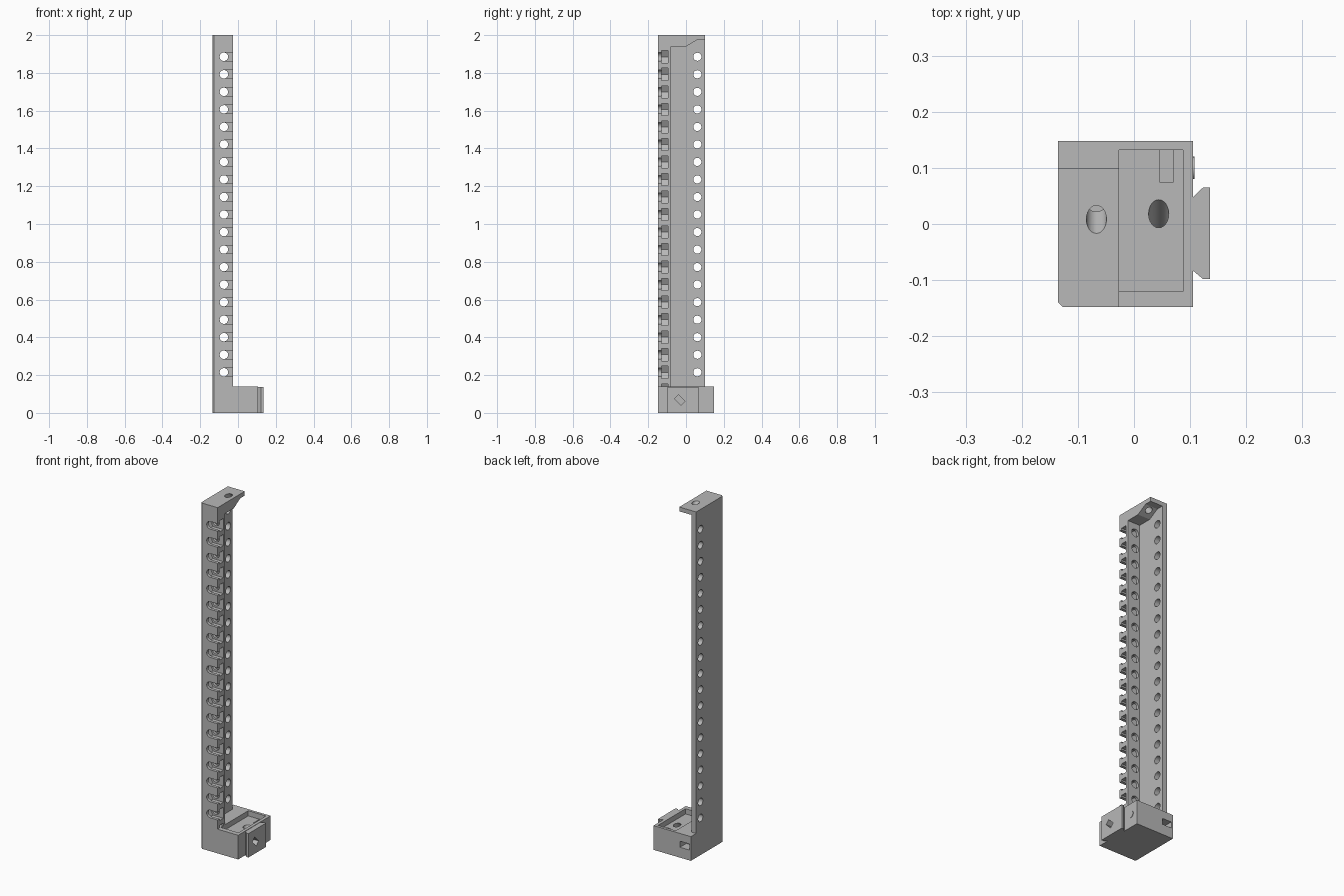
import bpy, bmesh, math
from mathutils import Vector

if "Cube" in bpy.data.objects:
    bpy.data.objects.remove(bpy.data.objects["Cube"])

grey = bpy.data.materials.new("plain grey")
grey.use_nodes = True
grey.diffuse_color = (0.48, 0.48, 0.48, 1)
grey.node_tree.nodes["Principled BSDF"].inputs["Base Color"].default_value = (0.48, 0.48, 0.48, 1)


def prism(name, pts, axis, lo, hi, offsets=((0, 0, 0),), lean=0):
    """Extrude a 2D outline along an axis; repeat at offsets; lean shifts the low end."""
    place = {"x": lambda a, b, t: Vector((t, a, b)),
             "y": lambda a, b, t: Vector((a, t, b)),
             "z": lambda a, b, t: Vector((a, b, t))}[axis]
    bm = bmesh.new()
    for off in offsets:
        low = [bm.verts.new(place(a, b + lean, lo) + Vector(off)) for a, b in pts]
        top = [bm.verts.new(place(a, b, hi) + Vector(off)) for a, b in pts]
        bm.faces.new(low)
        bm.faces.new(top)
        n = len(pts)
        for i in range(n):
            j = (i + 1) % n
            bm.faces.new((low[i], low[j], top[j], top[i]))
    bmesh.ops.recalc_face_normals(bm, faces=bm.faces)
    mesh = bpy.data.meshes.new(name)
    bm.to_mesh(mesh)
    bm.free()
    mesh.materials.append(grey)
    obj = bpy.data.objects.new(name, mesh)
    bpy.context.collection.objects.link(obj)
    return obj


def rect(a0, a1, b0, b1):
    return [(a0, b0), (a1, b0), (a1, b1), (a0, b1)]


def arc(ca, cb, ra, rb, start=0, end=360, n=24):
    full = end - start == 360
    angles = [math.radians(start + (end - start) * i / (n if full else n - 1)) for i in range(n)]
    return [(ca + ra * math.cos(t), cb + rb * math.sin(t)) for t in angles]


def combine(obj, other, operation="DIFFERENCE"):
    mod = obj.modifiers.new("shape", "BOOLEAN")
    mod.operation = operation
    mod.solver = "EXACT"
    mod.object = other
    bpy.context.view_layer.objects.active = obj
    bpy.ops.object.modifier_apply(modifier=mod.name)
    bpy.data.objects.remove(other)


# Upright angle rail with a chamfered outer corner
L, F, R, IN, BACK = -0.135, -0.148, -0.027, -0.08, 0.1
rail = prism("slotted_rail", [(L, F + 0.008), (L + 0.008, F), (R, F), (R, IN),
                              (-0.105, IN), (-0.105, BACK), (L, BACK)], "z", 0, 2)

# Top cap with its sloped underside
cap = prism("cap", [(-0.138, 2), (BACK, 2), (BACK, 1.975), (0.06, 1.975),
                    (0, 1.94), (-0.138, 1.94)], "x", L, R)
combine(rail, cap, "UNION")
combine(rail, prism("cap_hole", arc(-0.067, 0.0, 0.018, 0.025), "z", 1.9, 2.01, lean=0.09))

# Repeated nut traps, screw slots and through holes
pitch, first, hx = 0.0928, 0.215, -0.075
rows = [(0, 0, first + pitch * i) for i in range(19)]
nut = [(0, -0.032), (0, 0.032), (hx + 0.0185, 0.032), (hx - 0.0185, 0.032),
       (hx - 0.037, 0), (hx - 0.0185, -0.032), (hx + 0.0185, -0.032)]
nut = nut[1:2] + nut[3:6] + nut[0:1]
combine(rail, prism("nut_traps", nut, "y", -0.131, -0.095, rows + [(0, 0, first - pitch)]))
slot = arc(hx, 0, 0.022, 0.022, 90, 270, 13) + [(0, -0.022), (0, 0.022)]
combine(rail, prism("screw_slots", slot, "y", -0.17, -0.11, rows))
combine(rail, prism("front_holes", arc(hx, 0, 0.0225, 0.0225), "y", -0.12, -0.05, rows))
combine(rail, prism("side_holes", arc(0.06, 0, 0.0215, 0.0215), "x", -0.16, -0.08, rows))

# Base block with a shallow tray
base = prism("base_block", [(L, F + 0.008), (L + 0.008, F), (0.105, F), (0.105, 0.148),
                            (L, 0.148)], "z", 0, 0.14)
combine(base, prism("tray", rect(R, 0.087, -0.12, 0.132), "z", 0.11, 0.2))
combine(base, prism("tray_hole", arc(0.044, 0.025, 0.018, 0.025), "z", 0.03, 0.12, lean=-0.06))
combine(base, prism("tray_nut_slot", rect(0.045, 0.07, 0.075, 0.132), "z", 0.05, 0.13))
combine(base, prism("back_nut_slot", rect(-0.125, -0.065, 0.06, 0.095), "y", 0.09, 0.2))

# Dovetail tongue on the side of the base
tongue = prism("dovetail", [(0.09, 0.048), (0.105, 0.048), (0.123, 0.065), (0.135, 0.065),
                            (0.135, -0.098), (0.123, -0.098), (0.105, -0.083),
                            (0.09, -0.083)], "z", 0, 0.138)
combine(base, tongue, "UNION")
slanted = [(-0.061, 0.075), (-0.04, 0.096), (-0.005, 0.061), (-0.026, 0.04)]
combine(base, prism("slanted_slot", slanted, "x", 0.07, 0.2))
combine(rail, base, "UNION")

# Small round boss beside the dovetail
boss = prism("side_boss", arc(0.1, 0.075, 0.02, 0.02), "x", 0.1, 0.108)

for obj in (rail, boss):
    bpy.ops.object.select_all(action="DESELECT")
    obj.select_set(True)
    bpy.context.view_layer.objects.active = obj
    bpy.ops.object.shade_smooth_by_angle(angle=math.radians(30))
